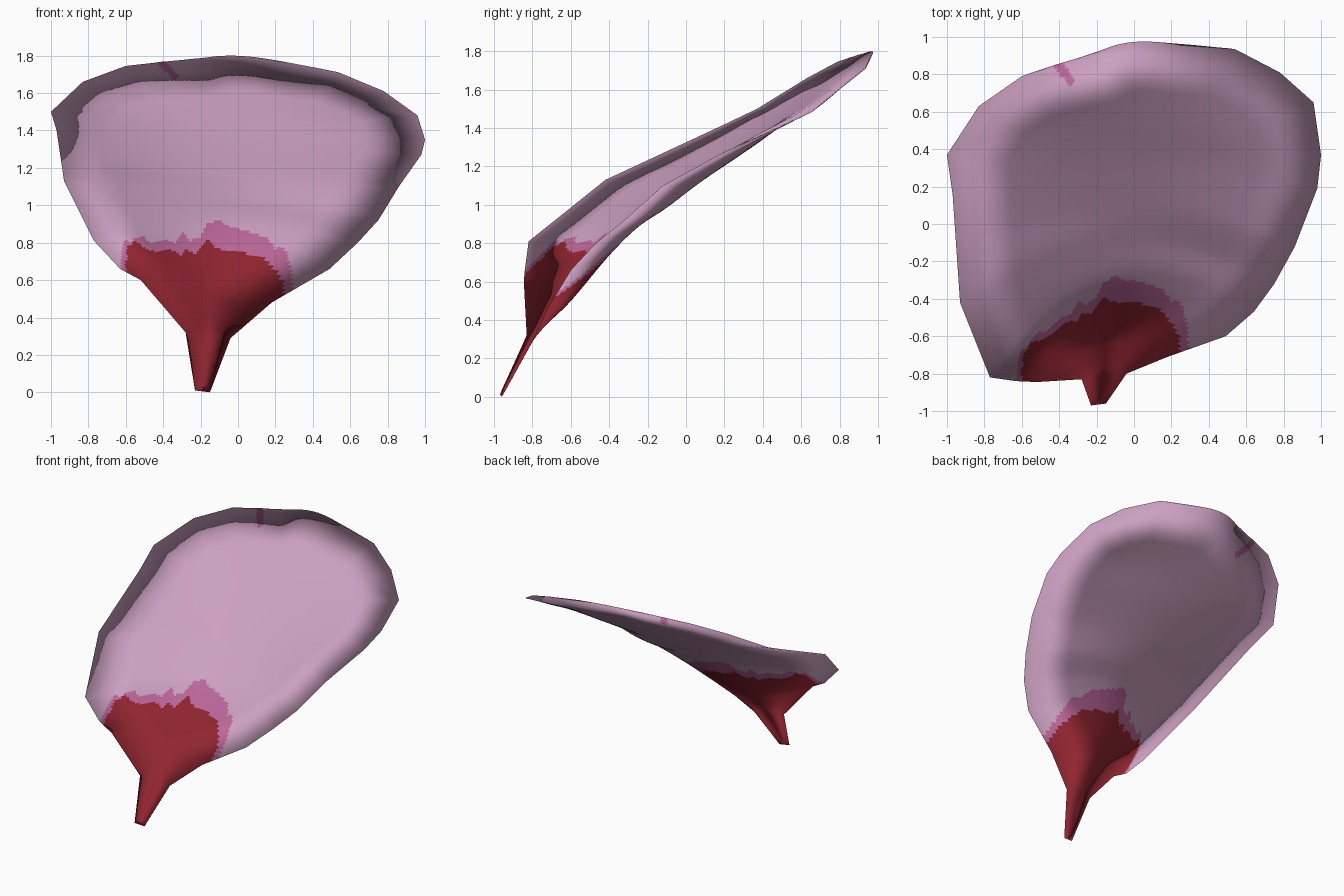
import bpy, bmesh
from mathutils import Vector
from mathutils.kdtree import KDTree

if "Cube" in bpy.data.objects:
    bpy.data.objects.remove(bpy.data.objects["Cube"])

# Cross rows of the petal from stem tip to far rim: left rim, middle, right rim
ROWS = [
    ((-.23, -.97, .01), (-.19, -.965, .005), (-.15, -.96, 0)),
    ((-.28, -.83, .32), (-.16, -.80, .31), (-.04, -.80, .29)),
    ((-.52, -.845, .60), (-.15, -.60, .54), (.18, -.71, .48)),
    ((-.63, -.84, .66), (-.12, -.42, .75), (.49, -.60, .66)),
    ((-.77, -.82, .81), (-.10, -.27, .91), (.64, -.47, .80)),
    ((-.93, -.42, 1.13), (-.08, -.08, 1.04), (.75, -.32, .92)),
    ((-.95, -.13, 1.265), (-.06, .10, 1.16), (.86, -.12, 1.10)),
    ((-.97, .16, 1.40), (-.05, .35, 1.33), (.98, .19, 1.27)),
    ((-1.0, .37, 1.50), (-.05, .55, 1.48), (1.0, .37, 1.35)),
    ((-.83, .63, 1.66), (-.02, .75, 1.63), (.96, .65, 1.48)),
    ((-.60, .79, 1.745), (0, .86, 1.71), (.78, .81, 1.61)),
    ((-.42, .85, 1.765), (0, .93, 1.77), (.54, .935, 1.71)),
    ((-.23, .89, 1.77), (-.03, .97, 1.80), (.25, .955, 1.765)),
]
ROWS = [[Vector(p) for p in row] for row in ROWS]
NU, STEPS = 96, 12
NV = STEPS * (len(ROWS) - 1)
HALF_THICK, RIM_WIDTH = 0.012, 0.32

# Ragged upper borders of the painted base, as (x, z)
RED_EDGE = [(-.60, .68), (-.59, .78), (-.55, .81), (-.5, .77), (-.45, .755), (-.35, .76),
            (-.3, .73), (-.28, .77), (-.23, .74), (-.2, .77), (-.16, .82), (-.12, .77),
            (0, .75), (.12, .73), (.18, .68), (.24, .6), (.25, .48)]
PINK_EDGE = [(-.63, .66), (-.61, .82), (-.58, .8), (-.52, .84), (-.47, .8), (-.4, .82),
             (-.33, .8), (-.29, .86), (-.26, .81), (-.2, .83), (-.17, .9), (-.1, .92),
             (-.05, .89), (.05, .86), (.15, .83), (.2, .77), (.25, .77), (.28, .68), (.295, .52)]


def row_point(row, u):
    left, mid, right = row
    return mid + (right - left) * (u / 2) + ((left + right) / 2 - mid) * u * u


def surface(v, u):
    """Smooth along the middle, straight segments along the rim."""
    k = min(int(v), len(ROWS) - 2)
    t = v - k
    a, b, c, d = (row_point(ROWS[min(max(k + o, 0), len(ROWS) - 1)], u) for o in (-1, 0, 1, 2))
    curve = (2 * b + (c - a) * t + (2 * a - 5 * b + 4 * c - d) * t**2
             + (3 * b - a - 3 * c + d) * t**3) / 2
    return curve.lerp(b.lerp(c, t), u ** 4)


def below(edge, x, z):
    for (x0, z0), (x1, z1) in zip(edge, edge[1:]):
        if x0 <= x <= x1:
            return z < z0 + (z1 - z0) * (x - x0) / (x1 - x0)
    return False


def on_streak(x, y):
    a, d = Vector((-.42, .87)), Vector((.09, -.115))
    p = Vector((x, y)) - a
    t = min(max(p.dot(d) / d.length_squared, 0), .9)
    return (p - d * t).length < .024


def colour_index(c):
    if below(RED_EDGE, c.x, c.z):
        return 2
    if below(PINK_EDGE, c.x, c.z) or on_streak(c.x, c.y):
        return 1
    return 0


# Middle surface and rim lookup
grid = [[surface(j / STEPS, 2 * i / NU - 1) for i in range(NU + 1)] for j in range(NV + 1)]
is_rim = lambda j, i: j in (0, NV) or i in (0, NU)
rim = [grid[j][i] for j in range(NV + 1) for i in range(NU + 1) if is_rim(j, i)]
tree = KDTree(len(rim))
for n, p in enumerate(rim):
    tree.insert(p, n)
tree.balance()

# Two thin skins that meet at a soft rim
bm = bmesh.new()
top, bottom, normals = {}, {}, []
for j in range(NV + 1):
    for i in range(NU + 1):
        p = grid[j][i]
        du = grid[j][min(i + 1, NU)] - grid[j][max(i - 1, 0)]
        dv = grid[min(j + 1, NV)][i] - grid[max(j - 1, 0)][i]
        up = du.cross(dv).normalized()
        out = p - surface(j / STEPS * .75, 0)
        out = (out - up * out.dot(up)).normalized()
        half_width = (grid[j][NU] - grid[j][0]).length / 2
        reach = RIM_WIDTH if j > NV / 2 else min(RIM_WIDTH, half_width)
        dist = tree.find(p)[2]
        w = max(0, 1 - dist / reach)
        if is_rim(j, i):
            top[j, i] = bottom[j, i] = bm.verts.new(p)
            normals.append(out)
            continue
        lift = up * HALF_THICK * min(1, dist / .2 + .1)
        for skin, s in ((top, 1), (bottom, -1)):
            skin[j, i] = bm.verts.new(p + lift * s)
            normals.append((up * s * (1 - w) + out * w).normalized())

for skin, flip in ((top, False), (bottom, True)):
    for j in range(NV):
        for i in range(NU):
            loop = [skin[j, i], skin[j, i + 1], skin[j + 1, i + 1], skin[j + 1, i]]
            try:
                f = bm.faces.new(loop[::-1] if flip else loop)
            except ValueError:
                continue
            f.smooth = True
            f.material_index = colour_index(f.calc_center_median())

mesh = bpy.data.meshes.new("petal")
bm.to_mesh(mesh)
bm.free()
for name, col in (("petal_mauve", (.60, .35, .53)), ("border_pink", (.50, .135, .32)),
                  ("base_red", (.28, .018, .03))):
    mat = bpy.data.materials.new(name)
    mat.diffuse_color = (*col, 1)
    mat.use_nodes = True
    mat.node_tree.nodes["Principled BSDF"].inputs["Base Color"].default_value = mat.diffuse_color
    mesh.materials.append(mat)
mesh.normals_split_custom_set_from_vertices(normals)
petal = bpy.data.objects.new("petal", mesh)
bpy.context.collection.objects.link(petal)
